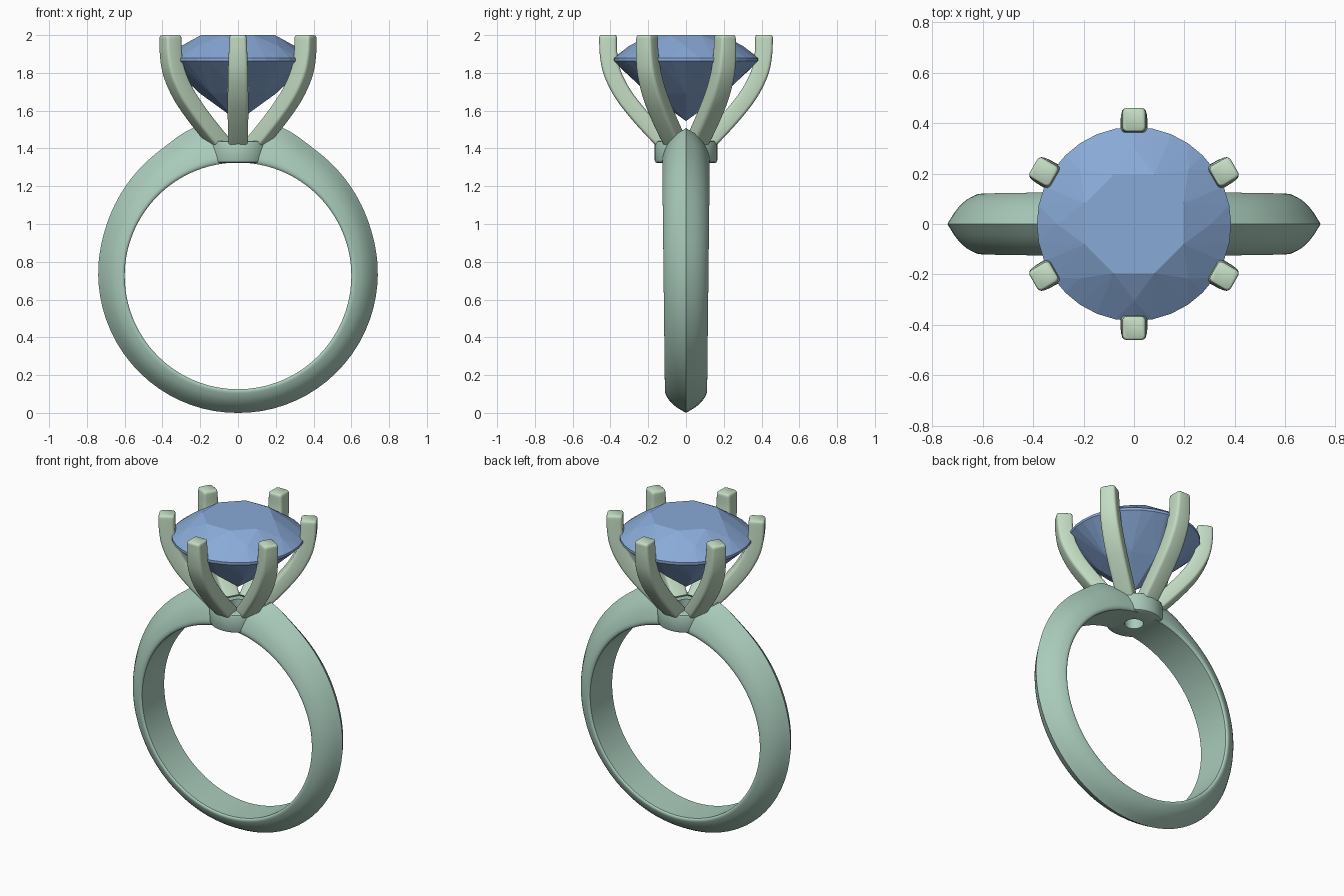
import bpy, bmesh, math
from mathutils import Vector, Matrix

if "Cube" in bpy.data.objects:
    bpy.data.objects.remove(bpy.data.objects["Cube"])


def spline(points, steps):
    """Smooth Catmull-Rom run through 2D points."""
    p = [Vector(q) for q in points]
    p = [2 * p[0] - p[1]] + p + [2 * p[-1] - p[-2]]
    out = []
    for i in range(1, len(p) - 2):
        a, b, c, d = p[i - 1:i + 3]
        for k in range(steps):
            t = k / steps
            out.append(0.5 * (2 * b + (c - a) * t + (2 * a - 5 * b + 4 * c - d) * t * t
                              + (3 * b - a - 3 * c + d) * t ** 3))
    return out + [p[-2]]


def colour(name, rgb):
    m = bpy.data.materials.new(name)
    m.diffuse_color = (*rgb, 1)
    m.use_nodes = True
    m.node_tree.nodes["Principled BSDF"].inputs["Base Color"].default_value = m.diffuse_color
    return m


def finish(bm, name, mat, angle=35):
    bmesh.ops.recalc_face_normals(bm, faces=bm.faces)
    me = bpy.data.meshes.new(name)
    bm.to_mesh(me)
    bm.free()
    ob = bpy.data.objects.new(name, me)
    bpy.context.collection.objects.link(ob)
    if mat:
        me.materials.append(mat)
    if angle:
        smooth(ob, angle)
    return ob


def smooth(ob, angle):
    bpy.ops.object.select_all(action='DESELECT')
    ob.select_set(True)
    bpy.context.view_layer.objects.active = ob
    bpy.ops.object.shade_smooth_by_angle(angle=math.radians(angle))


def skin(bm, rings, closed):
    """Bridge equal rings of points; cap the ends if the run is open."""
    vs = [[bm.verts.new(p) for p in r] for r in rings]
    n = len(vs[0])
    for i in range(len(vs) if closed else len(vs) - 1):
        a, b = vs[i], vs[(i + 1) % len(vs)]
        for j in range(n):
            bm.faces.new((a[j], a[(j + 1) % n], b[(j + 1) % n], b[j]))
    if not closed:
        bm.faces.new(vs[0])
        bm.faces.new(vs[-1])


def lathe(profile, n=64):
    """Closed (r, z) profile turned about the z axis."""
    bm = bmesh.new()
    skin(bm, [[(r * math.cos(t), r * math.sin(t), z) for r, z in profile]
              for t in (2 * math.pi * i / n for i in range(n))], True)
    bmesh.ops.remove_doubles(bm, verts=bm.verts, dist=1e-5)
    return bm


band_mat = colour("band_green", (0.40, 0.60, 0.50))
prong_mat = colour("prong_green", (0.55, 0.72, 0.55))
gem_mat = colour("gem_blue", (0.25, 0.40, 0.68))

# Band: pointed-arch section swept round the finger hole, thicker at the shoulders
CZ, RIN = 0.725, 0.6
half = spline([(0.94, 0), (1, 0.06), (0.985, 0.18), (0.8, 0.47), (0.48, 0.74), (0, 1)], 3)
section = [(w, t) for w, t in half] + [(-w, t) for w, t in half[-2::-1]]
side = spline([(0, 0.832), (17, 0.818), (30, 0.786), (48, 0.765), (70, 0.746),
               (90, 0.74), (135, 0.73), (180, 0.725)], 9)
stations = [(a, r) for a, r in side] + [(-a, r) for a, r in side[-2:0:-1]]
rings = []
for a, rout in stations:
    s, c = math.sin(math.radians(a)), math.cos(math.radians(a))
    hw = 0.118 + 0.007 * c
    ring = []
    for w, t in section:
        r = RIN + (rout - RIN) * t
        ring.append((r * s, w * hw, CZ + r * c))
    rings.append(ring)
bm = bmesh.new()
skin(bm, rings, True)
band = finish(bm, "band", band_mat, 0)

# Conical seat and through hole cut from the top of the band
cutter = finish(lathe([(0, 1.2), (0.055, 1.2), (0.055, 1.375), (0.515, 1.71), (0, 1.71)]),
                "seat_cutter", None, 0)
cutter.hide_render = True
mod = band.modifiers.new("seat_cut", 'BOOLEAN')
mod.operation, mod.solver, mod.object = 'DIFFERENCE', 'EXACT', cutter
bpy.context.view_layer.objects.active = band
bpy.ops.object.modifier_apply(modifier=mod.name)
bpy.data.objects.remove(cutter)
smooth(band, 35)

# Collar under the prongs
finish(lathe([(0.055, 1.322), (0.152, 1.322), (0.161, 1.327), (0.166, 1.338), (0.166, 1.425),
              (0.162, 1.436), (0.152, 1.44), (0.055, 1.44)]), "collar", band_mat)

# Six claw prongs: rounded square section swept along a curve in the (r, z) plane
path = spline([(0.105, 1.425), (0.165, 1.485), (0.255, 1.585), (0.335, 1.69), (0.39, 1.80),
               (0.41, 1.90), (0.413, 2.0)], 5)
corner = []
for q in range(4):
    for k in range(4):
        t = math.radians(90 * q + 30 * k)
        cx, cy = ((1, 1), (-1, 1), (-1, -1), (1, -1))[q]
        corner.append((0.65 * cx + 0.35 * math.cos(t), 0.65 * cy + 0.35 * math.sin(t)))
rings = []
last = len(path) - 1
for i, p in enumerate(path):
    d = (path[min(i + 1, last)] - path[max(i - 1, 0)]).normalized()
    f = i / last
    thick = 0.044 + 0.003 * f
    wide = 0.050 + 0.007 * math.sin(math.pi * f) - 0.005 * f
    tips = [(0, 1)]
    if i == last:
        tips = [(-0.012, 1), (-0.004, 0.95), (0, 0.84)]
    for dz, k in tips:
        rings.append([(p.x + d.y * u * thick * k, v * wide * k, p.y - d.x * u * thick * k + dz)
                      for u, v in corner])
for n in range(6):
    bm = bmesh.new()
    skin(bm, rings, False)
    bmesh.ops.rotate(bm, verts=bm.verts, matrix=Matrix.Rotation(math.radians(30 + 60 * n), 3, 'Z'))
    finish(bm, f"prong_{n + 1}", prong_mat, 40)

# Brilliant-cut gem: hull of facet corner rings (count, radius, z, turn)
bm = bmesh.new()
for count, r, z, turn in ((8, 0.212, 2.0, 22.5), (8, 0.305, 1.94, 0), (32, 0.385, 1.878, 0),
                          (32, 0.385, 1.862, 0), (8, 0.2, 1.69, 0), (1, 0, 1.545, 0)):
    for i in range(count):
        t = math.radians(turn + 360 * i / count)
        bm.verts.new((r * math.cos(t), r * math.sin(t), z))
bmesh.ops.convex_hull(bm, input=bm.verts)
finish(bm, "gem", gem_mat, 0)
